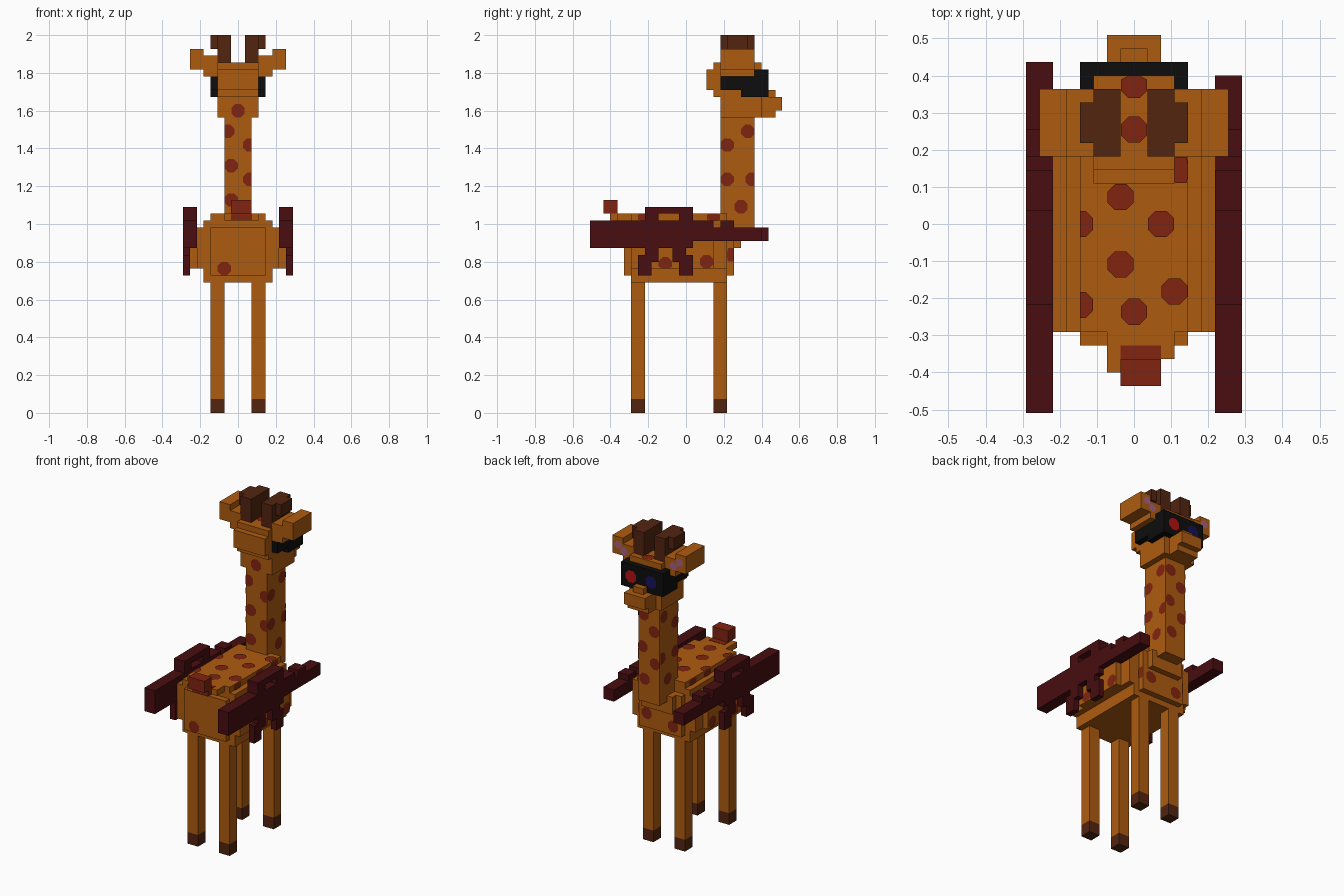
import bpy, bmesh, math
from mathutils import Vector

cube = bpy.data.objects.get("Cube")
if cube:
    bpy.data.objects.remove(cube, do_unlink=True)

V = 2 / 55  # size of one block


def material(name, rgb):
    m = bpy.data.materials.new(name)
    m.use_nodes = True
    m.diffuse_color = (*rgb, 1)
    m.node_tree.nodes["Principled BSDF"].inputs["Base Color"].default_value = (*rgb, 1)
    return m


ORANGE = material("orange hide", (0.42, 0.105, 0.005))
RUST = material("rust spots", (0.22, 0.018, 0.005))
BROWN = material("brown horn", (0.085, 0.018, 0.005))
MAROON = material("dark maroon", (0.065, 0.004, 0.005))
BLACK = material("black visor", (0.004, 0.004, 0.004))
RED = material("red lens", (0.45, 0.006, 0.006))
BLUE = material("blue lens", (0.008, 0.006, 0.10))
PINK = material("pink ear", (0.38, 0.12, 0.22))


def finish(name, bm, mat):
    me = bpy.data.meshes.new(name)
    bm.to_mesh(me)
    bm.free()
    me.materials.append(mat)
    ob = bpy.data.objects.new(name, me)
    bpy.context.collection.objects.link(ob)
    return ob


def blocks(name, mat, *boxes):
    """Join boxes given as (x0, x1, y0, y1, z0, z1) in block units."""
    bm = bmesh.new()
    for x0, x1, y0, y1, z0, z1 in boxes:
        lo, hi = Vector((x0, y0, z0)) * V, Vector((x1, y1, z1)) * V
        verts = bmesh.ops.create_cube(bm, size=1)["verts"]
        for v in verts:
            v.co = Vector([(lo[i] + hi[i]) / 2 + v.co[i] * (hi[i] - lo[i]) for i in range(3)])
    return finish(name, bm, mat)


def mirrored(box):
    x0, x1, *rest = box
    return (-x1, -x0, *rest)


def spots(name, mat, axis, pos, out, centres, clip, r=1.05):
    """Rounded patches just above a face; clip = (u0, u1, v0, v1) of that face."""
    bm = bmesh.new()
    for u, v in centres:
        ring = []
        for k in range(8):
            a = math.pi / 8 + k * math.pi / 4
            p = [min(max(u + r * math.cos(a), clip[0]), clip[1]),
                 min(max(v + r * math.sin(a), clip[2]), clip[3])]
            p.insert(axis, pos + out * 0.12)
            p = Vector(p) * V
            if all((p - q.co).length > 1e-5 for q in ring):
                ring.append(bm.verts.new(p))
        f = bm.faces.new(ring)
        f.normal_update()
        if f.normal[axis] * out < 0:
            f.normal_flip()
    return finish(name, bm, mat)


# Body: nested boxes giving a stepped, rounded barrel
blocks("body", ORANGE,
       (-7, 7, -5, 4, 21, 26),
       (-6, 6, -8, 6, 21, 27),
       (-5, 5, -8, 6, 19, 28),
       (-4, 4, -8, 6, 19, 29),
       (-4, 4, -9, 7, 20, 27),
       (-3, 3, 7, 8, 24, 27))

# Legs and hooves
for side, sx in (("right", -4), ("left", 2)):
    for end, y in (("front", -8), ("back", 4)):
        blocks(f"{end}_{side}_leg", ORANGE, (sx, sx + 2, y, y + 2, 2, 19))
        blocks(f"{end}_{side}_hoof", BROWN, (sx, sx + 2, y, y + 2, 0, 2))

# Tail with a rust tuft
blocks("tail_stem", ORANGE, (-2, 3, -10, -8, 28, 29), (-2, 2, -11, -10, 28, 29))
blocks("tail_tuft", RUST, (-1, 2, -12, -10, 29, 31), (-1, 2, -11.05, -9, 28.05, 29.05))

# Neck and head
blocks("neck", ORANGE, (-2, 2, 5, 10, 26, 43))
blocks("head", ORANGE,
       (-3, 3, 5, 11, 43, 51),
       (-3, 3, 4, 5, 46, 51),
       (-3, 3, 3, 5, 47, 50))
blocks("snout", ORANGE,
       (-2, 2, 11, 13, 43, 46),
       (-2, 2, 11, 14, 44, 46),
       (-1, 1, 12, 13, 46, 47))

# Ears and horns
ear = [(3, 5, 5, 10, 49, 52), (5, 7, 5, 10, 50, 53)]
horn = [(1, 3, 5, 10, 51, 55), (1, 4, 6, 9, 53, 55)]
for side, flip in (("left", False), ("right", True)):
    s = -1 if flip else 1
    blocks(f"{side}_ear", ORANGE, *[mirrored(b) if flip else b for b in ear])
    blocks(f"{side}_horn", BROWN, *[mirrored(b) if flip else b for b in horn])
    spots(f"{side}_inner_ear", PINK, 1, 10, 1, [(s * 4.7, 50.8), (s * 5.8, 51.7)],
          (-7, 7, 49, 53), 0.7)

# Visor with two lenses
blocks("visor", BLACK, (-4, 4, 5, 11, 47, 49), (-4, 4, 8, 12, 46, 50))
spots("red_lens", RED, 1, 12, 1, [(2, 48)], (-4, 4, 46, 50), 1.1)
spots("blue_lens", BLUE, 1, 12, 1, [(-1.8, 48)], (-4, 4, 46, 50), 1.1)

# Side guns: stock, barrel, sight, carry handle, grip and magazine
for side, flip, tip in (("left", False, 11), ("right", True, 12)):
    gun = [(6, 8, -14, 1, 24, 28), (6, 8, 1, 4, 25, 28),
           (6, 8, 4, tip, 25, 27), (6, 8, 5, 7, 27, 28),
           (6, 8, -6, -4, 28, 29), (6, 8, -1, 1, 28, 29), (6, 8, -6, 1, 29, 30),
           (7, 8, -6, -4, 22, 24), (7, 8, -7, -5, 20, 23),
           (7, 8, -2, 0, 22, 24), (7, 8, -1, 1, 20, 23)]
    blocks(f"{side}_gun", MAROON, *[mirrored(b) if flip else b for b in gun])

# Spots on the back, rump, chest and head
spots("back_spots", RUST, 2, 29, 1,
      [(-1, 2), (2, 0), (-4, 0), (-1, -3), (3, -5), (-4, -6), (0, -6.5), (3.5, 4)],
      (-4, 4, -8, 6))
spots("rump_spots", RUST, 1, -9, -1, [(-2, 21)], (-4, 4, 20, 27))
spots("chest_spots", RUST, 1, 7, 1, [(2.5, 22.5), (-2.5, 21.5)], (-4, 4, 20, 27))
spots("head_top_spots", RUST, 2, 51, 1, [(0, 7), (0, 10.3)], (-3, 3, 4, 11))
spots("nape_spot", RUST, 1, 5, -1, [(0, 44)], (-3, 3, 43, 46))

# Spots on the neck, all four sides
neck_z = (27, 43)
spots("neck_spots_front", RUST, 1, 5, -1,
      [(-1.5, 41), (1.7, 39), (-1, 36), (1.7, 34), (-1, 31)], (-2, 2, *neck_z))
spots("neck_spots_back", RUST, 1, 10, 1,
      [(1, 41), (-1, 38.5), (1.2, 35.5), (-1.2, 33), (0.8, 30)], (-2, 2, *neck_z))
for side, s in (("left", 1), ("right", -1)):
    spots(f"neck_spots_{side}", RUST, 0, 2 * s, s,
          [(9, 41), (6, 39), (6, 34), (9.6, 34), (8, 30)], (5, 10, *neck_z))
    # Spots on the flanks
    spots(f"flank_spots_{side}", RUST, 0, 7 * s, s,
          [(-3, 21.7), (3, 22)], (-5, 4, 21, 26))
    spots(f"shoulder_spots_{side}", RUST, 0, 4 * s, s, [(6.5, 23)], (6, 7, 20, 27))
    spots(f"upper_flank_spots_{side}", RUST, 0, 4 * s, s,
          [(-6, 28.5), (0, 28.5), (4, 28.5)], (-8, 6, 28, 29))
